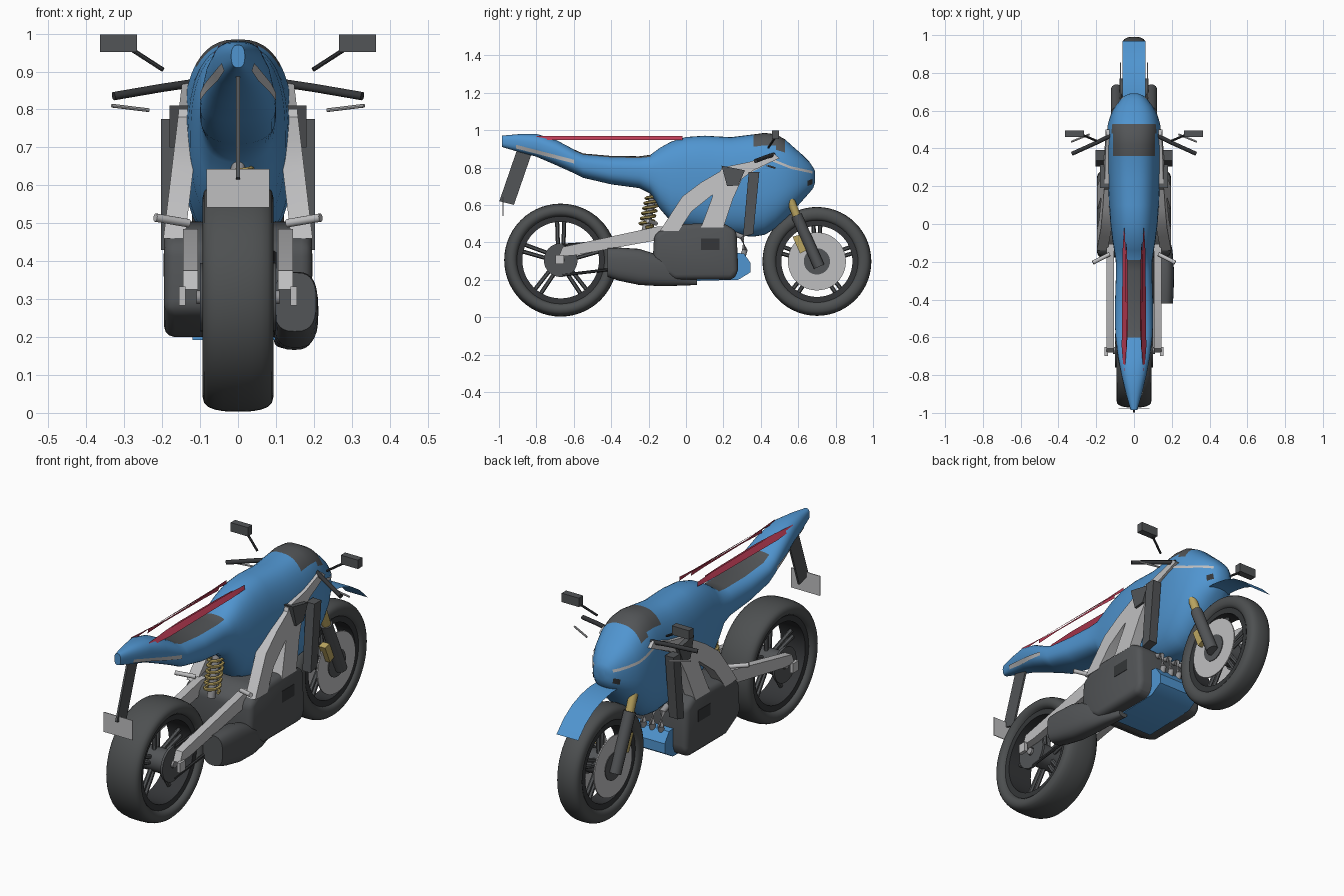
import bpy, bmesh, math
from mathutils import Vector
from mathutils.bvhtree import BVHTree

cube = bpy.data.objects.get("Cube")
if cube:
    bpy.data.objects.remove(cube)


def material(name, r, g, b):
    m = bpy.data.materials.new(name)
    m.use_nodes = True
    m.diffuse_color = (r, g, b, 1)
    m.node_tree.nodes["Principled BSDF"].inputs["Base Color"].default_value = (r, g, b, 1)
    return m


BLUE = material("paint_blue", .08, .3, .63)
DARK = material("dark_grey", .085, .09, .095)
TYRE = material("tyre_rubber", .075, .08, .082)
BLACK = material("black_trim", .035, .037, .04)
LIGHT = material("light_metal", .52, .52, .53)
STEEL = material("steel", .3, .3, .31)
RED = material("stripe_red", .5, .045, .09)
GOLD = material("gold", .5, .38, .12)


def finish(name, bm, mat, mirror=False, bevel=0):
    """Turn a bmesh into an object, smooth except at sharp edges."""
    bmesh.ops.recalc_face_normals(bm, faces=bm.faces)
    if bevel:
        bmesh.ops.bevel(bm, geom=list(bm.edges), offset=bevel, segments=3, profile=.5, affect='EDGES')
    for f in bm.faces:
        f.smooth = True
    for e in bm.edges:
        e.smooth = e.calc_face_angle(0) < .6
    mesh = bpy.data.meshes.new(name)
    bm.to_mesh(mesh)
    bm.free()
    mesh.materials.append(mat)
    ob = bpy.data.objects.new(name, mesh)
    bpy.context.collection.objects.link(ob)
    if mirror:
        ob.modifiers.new("Mirror", 'MIRROR')
    return ob


def skin(name, rings, mat, loop=False, closed=True, cap=True, **kw):
    """Bridge a series of equal point rings."""
    bm = bmesh.new()
    rows = [[bm.verts.new(p) for p in ring] for ring in rings]
    n = len(rows[0])
    pairs = list(zip(rows, rows[1:])) + ([(rows[-1], rows[0])] if loop else [])
    for a, b in pairs:
        for i in range(n if closed else n - 1):
            j = (i + 1) % n
            bm.faces.new((a[i], a[j], b[j], b[i]))
    if cap and closed and not loop:
        bm.faces.new(rows[0])
        bm.faces.new(rows[-1])
    return finish(name, bm, mat, **kw)


def oval(n, power):
    """Unit superellipse."""
    out = []
    for i in range(n):
        a = math.tau * i / n
        c, s = math.cos(a), math.sin(a)
        out.append((math.copysign(abs(c) ** (2 / power), c), math.copysign(abs(s) ** (2 / power), s)))
    return out


def loft(name, stations, mat, n=36, power=2.5, **kw):
    """Stations along y: (y, low z, high z, centre x, half width)."""
    rings = [[(cx + w * c, y, (lo + hi) / 2 + (hi - lo) / 2 * s) for c, s in oval(n, power)]
             for y, lo, hi, cx, w in stations]
    return skin(name, rings, mat, **kw)


def lathe(name, section, centre, mat, n=48, **kw):
    """Spin a closed (x, radius) section about an axle along x."""
    rings = []
    for i in range(n):
        a = math.tau * i / n
        rings.append([(x, centre[0] + r * math.cos(a), centre[1] + r * math.sin(a)) for x, r in section])
    return skin(name, rings, mat, loop=True, **kw)


def ring(name, x0, x1, r0, r1, centre, mat, **kw):
    return lathe(name, [(x0, r0), (x1, r0), (x1, r1), (x0, r1)], centre, mat, **kw)


def tube(name, points, r, mat, n=14, **kw):
    points = [Vector(p) for p in points]
    rings = []
    for i, p in enumerate(points):
        q = (points[min(i + 1, len(points) - 1)] - points[max(i - 1, 0)]).to_track_quat('Z', 'X')
        rings.append([p + q @ Vector((r * c, r * s, 0)) for c, s in oval(n, 2)])
    return skin(name, rings, mat, **kw)


def prism(name, outline, x0, x1, mat, lean=0, **kw):
    """Extrude a (y, z) outline across x, leaning inward with height."""
    return skin(name, [[(x - lean * (z - .5), y, z) for y, z in outline] for x in (x0, x1)], mat, **kw)


def box(name, c, size, mat, **kw):
    y, z, dy, dz = c[1], c[2], size[1] / 2, size[2] / 2
    outline = [(y - dy, z - dz), (y + dy, z - dz), (y + dy, z + dz), (y - dy, z + dz)]
    return prism(name, outline, c[0] - size[0] / 2, c[0] + size[0] / 2, mat, **kw)


# Painted shell: tail, seat, tank and fairing in one loft
shell = [(-.985, .91, .97, .018), (-.9, .885, .978, .042), (-.8, .858, .98, .066), (-.7, .815, .95, .085),
         (-.6, .77, .897, .097), (-.55, .745, .875, .1), (-.4, .71, .862, .1), (-.25, .69, .86, .095),
         (-.19, .66, .868, .097), (-.14, .58, .905, .105), (-.08, .51, .938, .115), (0, .48, .963, .125),
         (.1, .46, .97, .132), (.24, .44, .962, .14), (.36, .43, .977, .145), (.42, .44, .985, .147),
         (.48, .475, .978, .145), (.53, .52, .95, .138), (.58, .575, .905, .122), (.62, .62, .87, .1),
         (.66, .665, .83, .07), (.68, .69, .8, .048), (.69, .72, .78, .022)]
body = loft("body_shell", [(y, lo, hi, 0, w) for y, lo, hi, w in shell], BLUE, n=48)
body.data.materials.append(DARK)
for f in body.data.polygons:
    c = f.center
    seat = -.6 < c.y < -.19 and abs(c.x) < .056
    screen = .36 < c.y < .53 and abs(c.x) < .115
    if f.normal.z > .4 and (seat or screen):
        f.material_index = 1
surface = BVHTree.FromPolygons([v.co for v in body.data.vertices], [p.vertices[:] for p in body.data.polygons])


def ribbon(name, path, half, mat):
    """Thin painted strip projected sideways on the shell."""
    rows = []
    for (y0, z0), (y1, z1) in zip(path, path[1:]):
        for i in range(7):
            t = i / 6
            y, z = y0 + (y1 - y0) * t, z0 + (z1 - z0) * t
            hits = [surface.ray_cast(Vector((1, y, z + h)), Vector((-1, 0, 0)))[0] for h in (-half, half)]
            if all(hits):
                rows.append([p + Vector((.004, 0, 0)) for p in hits])
    skin(name, rows, mat, closed=False, mirror=True)


ribbon("tail_stripe", [(-.91, .912), (-.6, .832)], .01, LIGHT)
ribbon("fairing_stripe", [(.34, .775), (.46, .84), (.56, .8), (.675, .775)], .007, LIGHT)
ribbon("headlamp", [(.65, .715), (.675, .725)], .014, BLACK)

# Red blades spanning the seat
for name, tip, back, x, w in (("outer_blade", -.02, -.8, .052, .012), ("inner_blade", -.1, -.68, .04, .008)):
    rows = [[(x + k * s * w, y, .958 - s * .011) for s in (-1, 1)]
            for y, k in ((tip, .1), (tip - .12, .7), (back + .15, 1.1), (back, .1))]
    skin(name, rows, RED, closed=False, mirror=True)

# Wheels
for name, hub, r, w, rim in (("rear", (-.67, .305), .302, .093, .225), ("front", (.70, .298), .291, .062, .21)):
    mid, half = (r + rim) / 2, (r - rim) / 2
    lathe(name + "_tyre", [(w * c, mid + half * s) for c, s in oval(20, 2.6)], hub, TYRE, n=56)
    ring(name + "_rim", -w * .75, w * .75, rim - .02, rim + .012, hub, BLACK)
    ring(name + "_hub", -w * .8, w * .8, .012, .06, hub, DARK)
    for k in range(5):
        for side in (-1, 1):
            a = math.tau * k / 5 + math.pi / 2
            ends = [(0, hub[0] + d * math.cos(a + side * t), hub[1] + d * math.sin(a + side * t))
                    for d, t in ((.045, .3), (rim - .01, .09))]
            tube(f"{name}_spoke_{k}_{side}", ends, .011, DARK, n=6)
    tube(name + "_axle", [(-.11, *hub), (.11, *hub)], .018, STEEL)
ring("front_brake_disc", .068, .074, .065, .155, (.70, .298), LIGHT, mirror=True)
ring("front_disc_carrier", .06, .078, .015, .07, (.70, .298), DARK, mirror=True)
ring("rear_sprocket", .088, .1, .02, .09, (-.67, .305), DARK, mirror=True)

# Chain runs
for name, z0, z1 in (("lower_chain", .225, .285), ("upper_chain", .385, .42)):
    tube(name, [(.095, -.66, z0), (.095, -.15, z1)], .008, BLACK, n=6)

# Front fork, calipers and mudguard
tube("fork_lower", [(.092, .712, .27), (.092, .59, .545)], .03, DARK, mirror=True)
tube("fork_upper", [(.092, .6, .52), (.092, .53, .7)], .022, GOLD, mirror=True)
prism("caliper", [(.57, .43), (.605, .44), (.65, .36), (.61, .34)], .062, .1, GOLD, mirror=True)
guard = [(.55, .665), (.63, .675), (.7, .673), (.77, .66), (.84, .635), (.91, .59), (.97, .53)]
skin("front_mudguard", [[(-.062, y, z), (.062, y, z)] for y, z in guard], BLUE, closed=False)

# Engine, headers, belly pan and silencer
prism("engine", [(-.18, .27), (-.17, .44), (-.09, .495), (.2, .505), (.27, .46), (.28, .24), (.25, .2), (-.06, .2)],
      -.195, .195, DARK, bevel=.028)
box("engine_cover", (.193, .13, .39), (.008, .1, .06), BLACK, mirror=True)
for k in range(4):
    x = (k - 1.5) * .05
    tube(f"header_pipe_{k}", [(x, .24, .45), (x, .3, .43), (x, .315, .36), (x, .29, .28)], .015, STEEL)
prism("belly_pan", [(-.02, .192), (.28, .2), (.345, .24), (.345, .29), (.31, .34), (.2, .35)], -.12, .12, BLUE)
loft("silencer", [(-.42, .215, .37, .15, .056), (-.36, .195, .372, .152, .058), (-.25, .172, .365, .152, .06),
                  (-.14, .166, .33, .148, .056), (-.04, .168, .28, .138, .042), (.06, .172, .22, .12, .025)],
     DARK, n=28, power=2.8)

# Frame: rear spar, engine hanger and headstock spar
spars = dict(
    rear_spar=[(-.14, .46), (-.02, .645), (.08, .72), (.2, .79), (.24, .72), (.13, .645), (.03, .565), (-.04, .46)],
    engine_hanger=[(.08, .48), (.14, .64), (.17, .76), (.3, .74), (.25, .63), (.2, .48)],
    head_spar=[(.17, .74), (.19, .8), (.34, .83), (.47, .875), (.5, .85), (.36, .785), (.3, .74)])
for name, outline in spars.items():
    prism(name, outline, .135, .192, LIGHT, lean=.12, mirror=True)
prism("frame_cover", [(.19, .81), (.315, .785), (.28, .705), (.22, .7)], .12, .18, DARK, mirror=True)
prism("side_scoop", [(.335, .775), (.392, .775), (.36, .445), (.305, .43)], .155, .203, DARK, mirror=True)

# Swingarm, axle blocks, foot pegs and shock
prism("swingarm", [(-.68, .325), (-.66, .375), (-.15, .485), (-.08, .48), (-.08, .425), (-.6, .33)],
      .105, .145, LIGHT, mirror=True)
box("axle_block", (.147, -.675, .308), (.018, .045, .05), LIGHT, mirror=True)
tube("foot_peg", [(.13, -.16, .5), (.218, -.205, .515)], .011, LIGHT, mirror=True)
tube("shock_body", [(0, -.22, .45), (0, -.17, .67)], .02, STEEL)
coil = [(.036 * math.cos(t * .6), -.215 + t * .0006 + .036 * math.sin(t * .6), .48 + t * .0026) for t in range(66)]
tube("shock_spring", coil, .008, GOLD, n=6)

# Handlebars, levers and mirrors
tube("handlebar", [(.1, .48, .872), (.2, .43, .857), (.328, .372, .835)], .011, BLACK, mirror=True)
tube("lever", [(.235, .475, .808 - .01), (.333, .435, .81)], .005, LIGHT, n=8, mirror=True)
tube("mirror_stalk", [(.198, .44, .905), (.28, .475, .958)], .006, BLACK, n=8, mirror=True)
box("mirror_housing", (.315, .478, .975), (.098, .036, .046), DARK, mirror=True)

# Plate hanger and blank plate
prism("plate_hanger", [(-.905, .89), (-.82, .89), (-.92, .6), (-.998, .62)], -.005, .005, DARK)
box("rear_plate", (0, -.978, .592), (.166, .004, .102), LIGHT)
